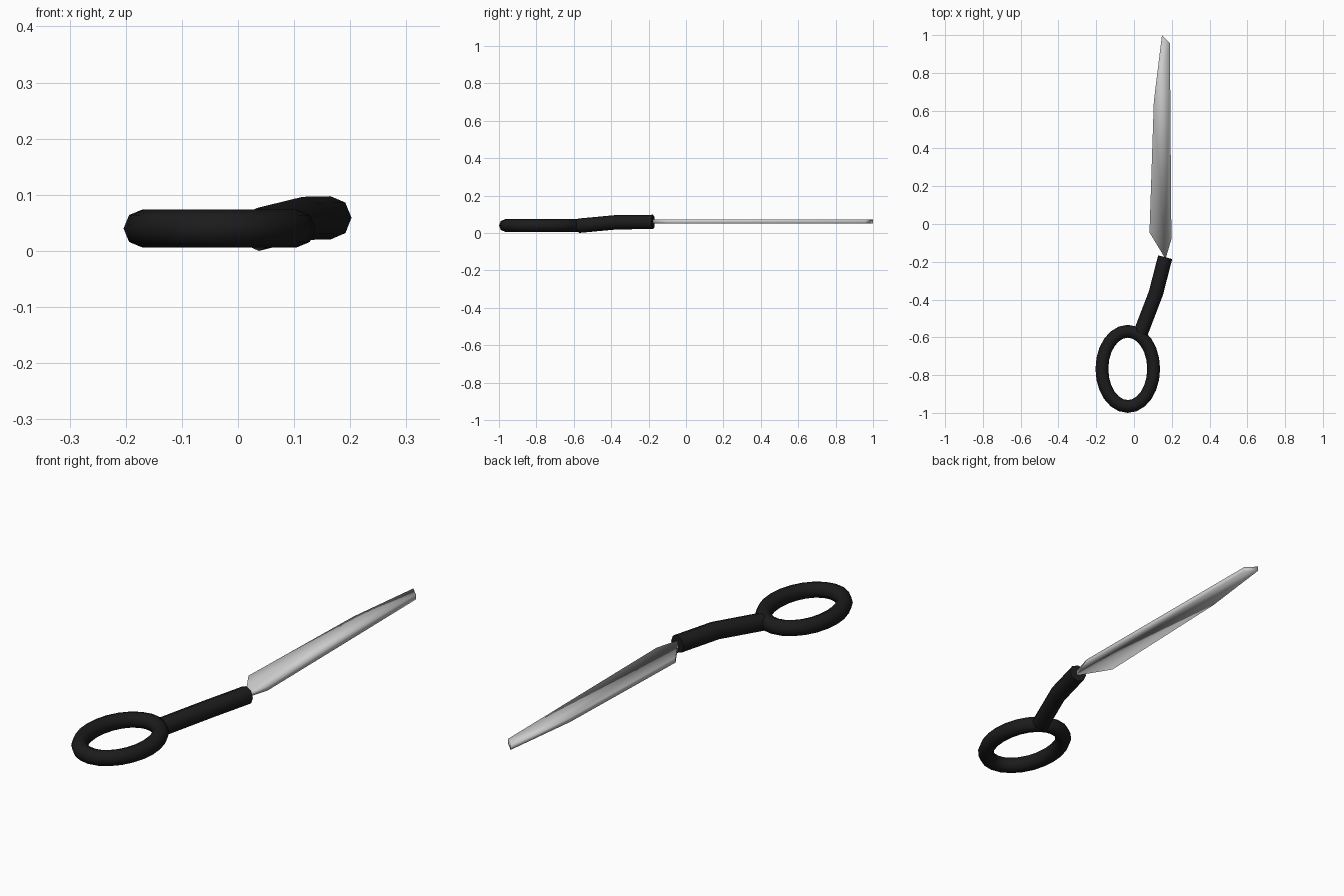
import bpy
import bmesh
import math

if "Cube" in bpy.data.objects:
    bpy.data.objects.remove(bpy.data.objects["Cube"])

black = bpy.data.materials.new("black_plastic")
black.diffuse_color = (0.012, 0.011, 0.012, 1)
black.use_nodes = True
black.node_tree.nodes["Principled BSDF"].inputs["Base Color"].default_value = black.diffuse_color


def tube(name, points, radius, closed):
    """Sweep an eight-sided tube along a path and turn it into a mesh."""
    curve = bpy.data.curves.new(name, 'CURVE')
    curve.dimensions = '3D'
    curve.bevel_depth = radius
    curve.bevel_resolution = 2
    curve.use_fill_caps = True
    spline = curve.splines.new('POLY')
    spline.points.add(len(points) - 1)
    for p, co in zip(spline.points, points):
        p.co = (*co, 1)
    spline.use_cyclic_u = closed
    curve.materials.append(black)
    obj = bpy.data.objects.new(name, curve)
    bpy.context.collection.objects.link(obj)
    bpy.ops.object.select_all(action='DESELECT')
    obj.select_set(True)
    bpy.context.view_layer.objects.active = obj
    bpy.ops.object.convert(target='MESH')
    bpy.ops.object.shade_smooth_by_angle(angle=math.radians(50))
    return obj


# Oval finger ring
N = 24
ring = [(-0.033 + 0.137 * math.cos(2 * math.pi * i / N),
         -0.767 + 0.199 * math.sin(2 * math.pi * i / N), 0.04) for i in range(N)]
tube("finger_ring", ring, 0.034, True)

# Bent shank joining the ring to the blade
tube("handle_shank", [(0.036, -0.575, 0.0385), (0.116, -0.366, 0.058),
                      (0.165, -0.176, 0.059)], 0.0385, False)

# Blade: flat outline with thickness, softly shaded over its edges
outline = [(0.148, 1.0), (0.105, 0.65), (0.082, -0.045),
           (0.167, -0.185), (0.198, -0.08), (0.19, 0.958)]
bm = bmesh.new()
face = bm.faces.new([bm.verts.new((x, y, 0.05)) for x, y in outline])
top = bmesh.ops.extrude_face_region(bm, geom=[face])["geom"]
bmesh.ops.translate(bm, vec=(0, 0, 0.021),
                    verts=[v for v in top if isinstance(v, bmesh.types.BMVert)])
bmesh.ops.recalc_face_normals(bm, faces=bm.faces)
for f in bm.faces:
    f.smooth = True
mesh = bpy.data.meshes.new("blade")
bm.to_mesh(mesh)
bm.free()
bpy.context.collection.objects.link(bpy.data.objects.new("blade", mesh))
